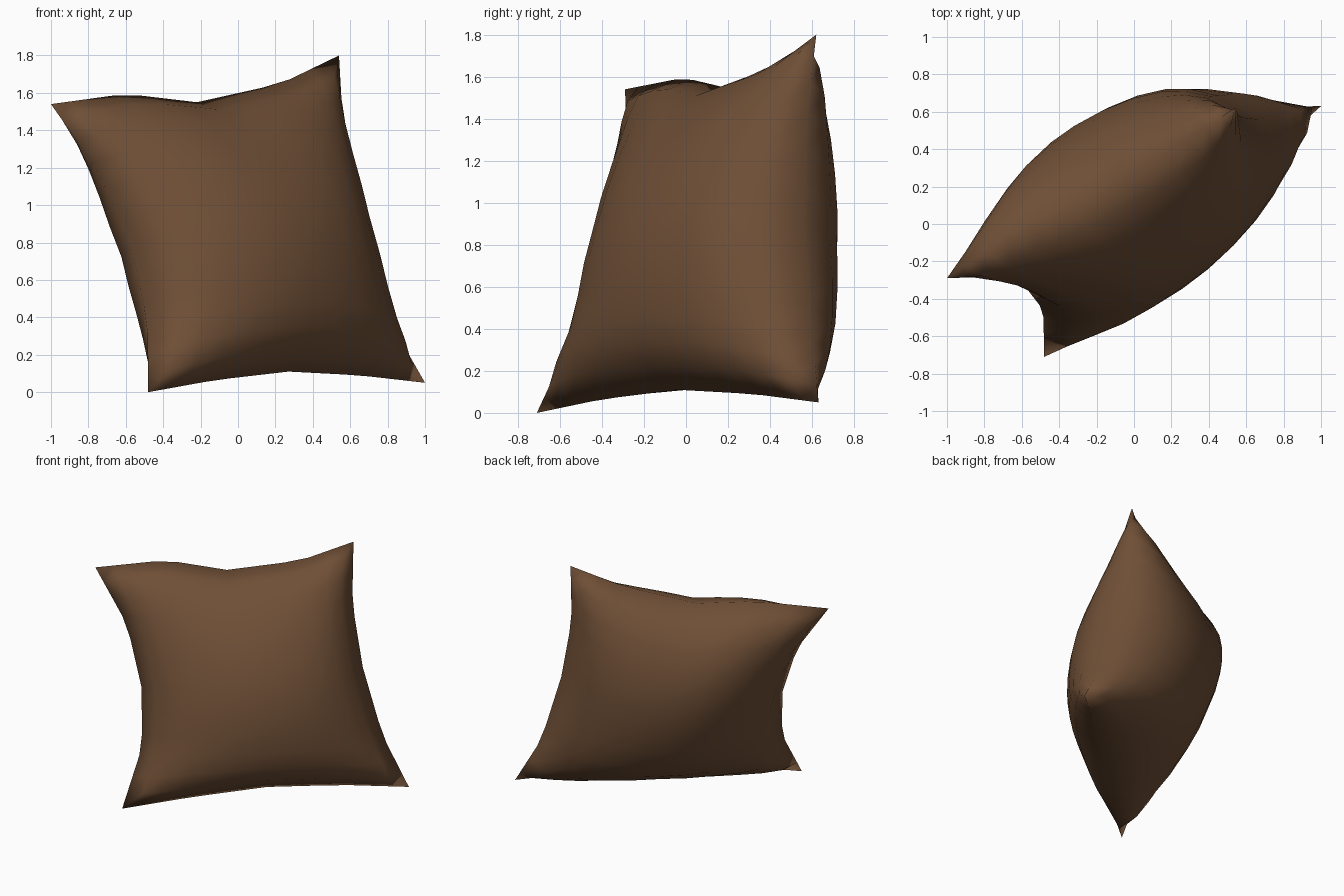
import bpy, bmesh
from mathutils import Vector

if "Cube" in bpy.data.objects:
    bpy.data.objects.remove(bpy.data.objects["Cube"])

# Seam corners of the leaning cushion
BL, BR = Vector((-0.48, -0.71, 0.0)), Vector((1.0, 0.63, 0.05))
TL, TR = Vector((-1.0, -0.29, 1.54)), Vector((0.54, 0.62, 1.80))
NORMAL = Vector((0.56, -0.78, 0.264)).normalized()
N = 12                     # panels per side
FRONT, BACK = 0.44, 0.53   # puff depth of each half


def seam(*points):
    """Evenly parametrised walk along a seam."""
    pts = [Vector(p) for p in points]

    def at(s):
        x = min(max(s, 0), 1) * (len(pts) - 1)
        k = min(int(x), len(pts) - 2)
        return pts[k].lerp(pts[k + 1], x - k)
    return at


bottom = seam(BL, (-0.12, -0.40, 0.065), (0.27, -0.04, 0.11), (0.65, 0.32, 0.09), BR)
top = seam(TL, (-0.60, -0.01, 1.595), (-0.22, 0.18, 1.55), (0.23, 0.42, 1.65), TR)
left = seam(BL, (-0.485, -0.46, 0.38), (-0.57, -0.35, 0.77), (-0.74, -0.28, 1.17), TL)
right = seam(BR, (0.80, 0.60, 0.40), (0.66, 0.56, 0.90), (0.565, 0.57, 1.36), TR)


def cushion_point(i, j, depth):
    u, v = 2 * i / N - 1, 2 * j / N - 1
    u, v = u * (1.2 - 0.2 * u * u), v * (1.2 - 0.2 * v * v)
    s, t = (u + 1) / 2, (v + 1) / 2
    # sheet stretched between the four seams
    p = bottom(s).lerp(top(s), t) + left(t).lerp(right(t), s)
    p -= BL.lerp(BR, s).lerp(TL.lerp(TR, s), t)
    # stuffing, sagging towards the bottom on the front
    puff = max(0, (1 - u * u) * (1 - v * v)) ** 0.57
    if depth > 0:
        puff *= 1 - 0.15 * v
    return p + NORMAL * depth * puff


# Cushion: two puffed halves sharing one seam
bm = bmesh.new()
for depth in (FRONT, -BACK):
    grid = [[bm.verts.new(cushion_point(i, j, depth)) for i in range(N + 1)]
            for j in range(N + 1)]
    for j in range(N):
        for i in range(N):
            quad = [grid[j][i], grid[j][i + 1], grid[j + 1][i + 1], grid[j + 1][i]]
            bm.faces.new(quad if depth > 0 else quad[::-1])
bmesh.ops.remove_doubles(bm, verts=bm.verts, dist=0.0005)
bmesh.ops.recalc_face_normals(bm, faces=bm.faces)
for f in bm.faces:
    f.smooth = True

mesh = bpy.data.meshes.new("cushion")
bm.to_mesh(mesh)
bm.free()
brown = bpy.data.materials.new("brown fabric")
brown.diffuse_color = (0.158, 0.078, 0.037, 1)
brown.use_nodes = True
brown.node_tree.nodes["Principled BSDF"].inputs["Base Color"].default_value = brown.diffuse_color
mesh.materials.append(brown)
cushion = bpy.data.objects.new("cushion", mesh)
bpy.context.collection.objects.link(cushion)
